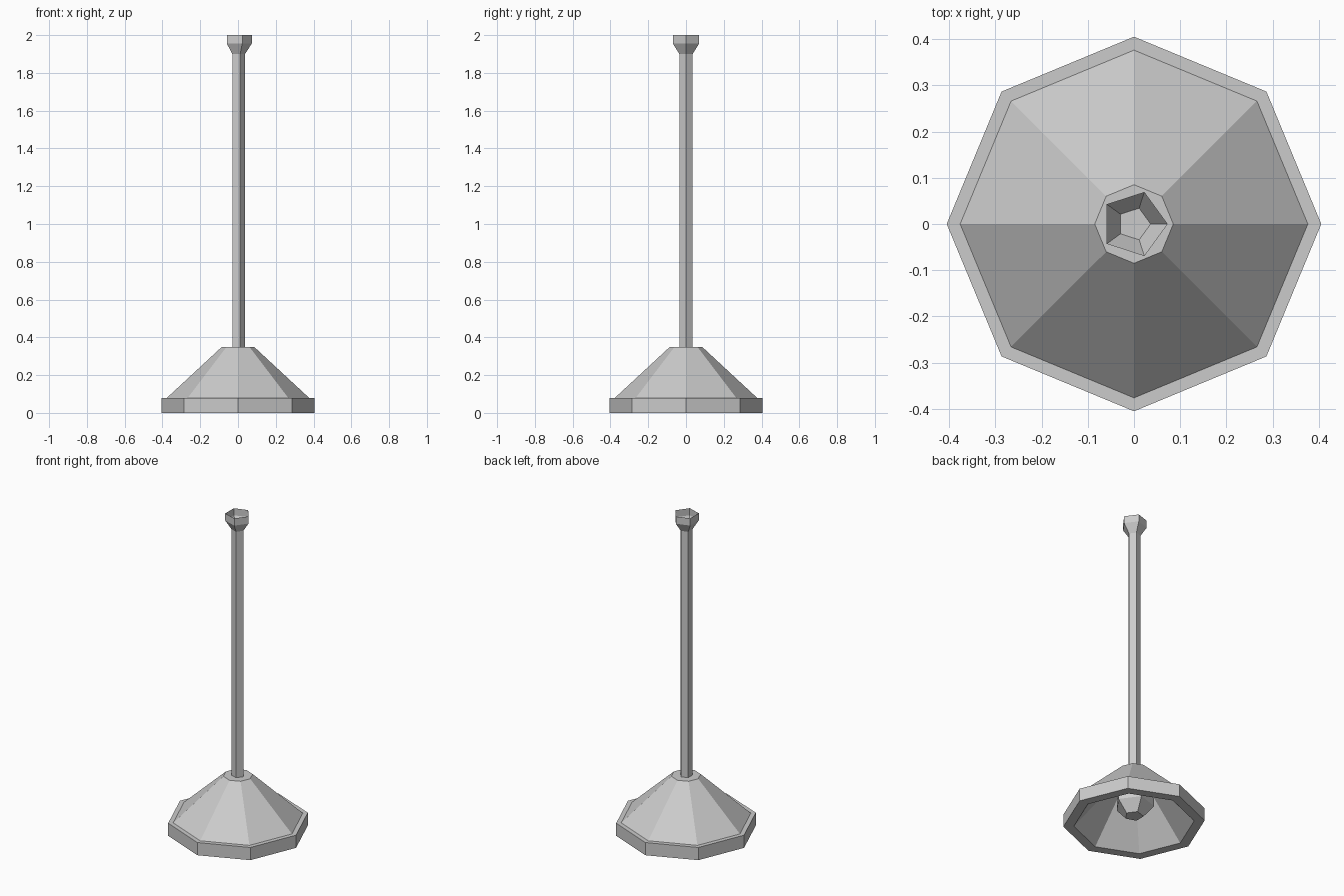
import bpy, bmesh, math

if "Cube" in bpy.data.objects:
    bpy.data.objects.remove(bpy.data.objects["Cube"])


def lathe(name, profile, sides):
    """Flat-faced revolved solid; the profile runs from first cap to last cap."""
    bm = bmesh.new()
    rings = [[bm.verts.new((r * math.cos(2 * math.pi * i / sides),
                            r * math.sin(2 * math.pi * i / sides), z))
              for i in range(sides)] for r, z in profile]
    for a, b in zip(rings, rings[1:]):
        for i in range(sides):
            j = (i + 1) % sides
            bm.faces.new((a[i], a[j], b[j], b[i]))
    bm.faces.new(rings[0][::-1])
    bm.faces.new(rings[-1])
    bmesh.ops.recalc_face_normals(bm, faces=bm.faces)
    mesh = bpy.data.meshes.new(name)
    bm.to_mesh(mesh)
    bm.free()
    obj = bpy.data.objects.new(name, mesh)
    bpy.context.collection.objects.link(obj)
    return obj


# Hollow eight-sided shade: inside roof, inner slope, rim band, outer slope, top cap
lathe("shade", [(0.075, 0.31), (0.345, 0), (0.405, 0),
                (0.405, 0.08), (0.376, 0.08), (0.085, 0.35)], 8)

# Five-sided stem flaring into an open, thin-walled cup
lathe("stem", [(0.037, 0.20), (0.037, 1.90), (0.073, 1.955), (0.073, 2.0),
               (0.072, 2.0), (0.072, 1.956), (0.036, 1.902)], 5)

# Five-sided bulb under the shade
lathe("bulb", [(0.037, 0.24), (0.115, 0.17), (0.115, 0.12), (0.055, 0.05)], 5)
